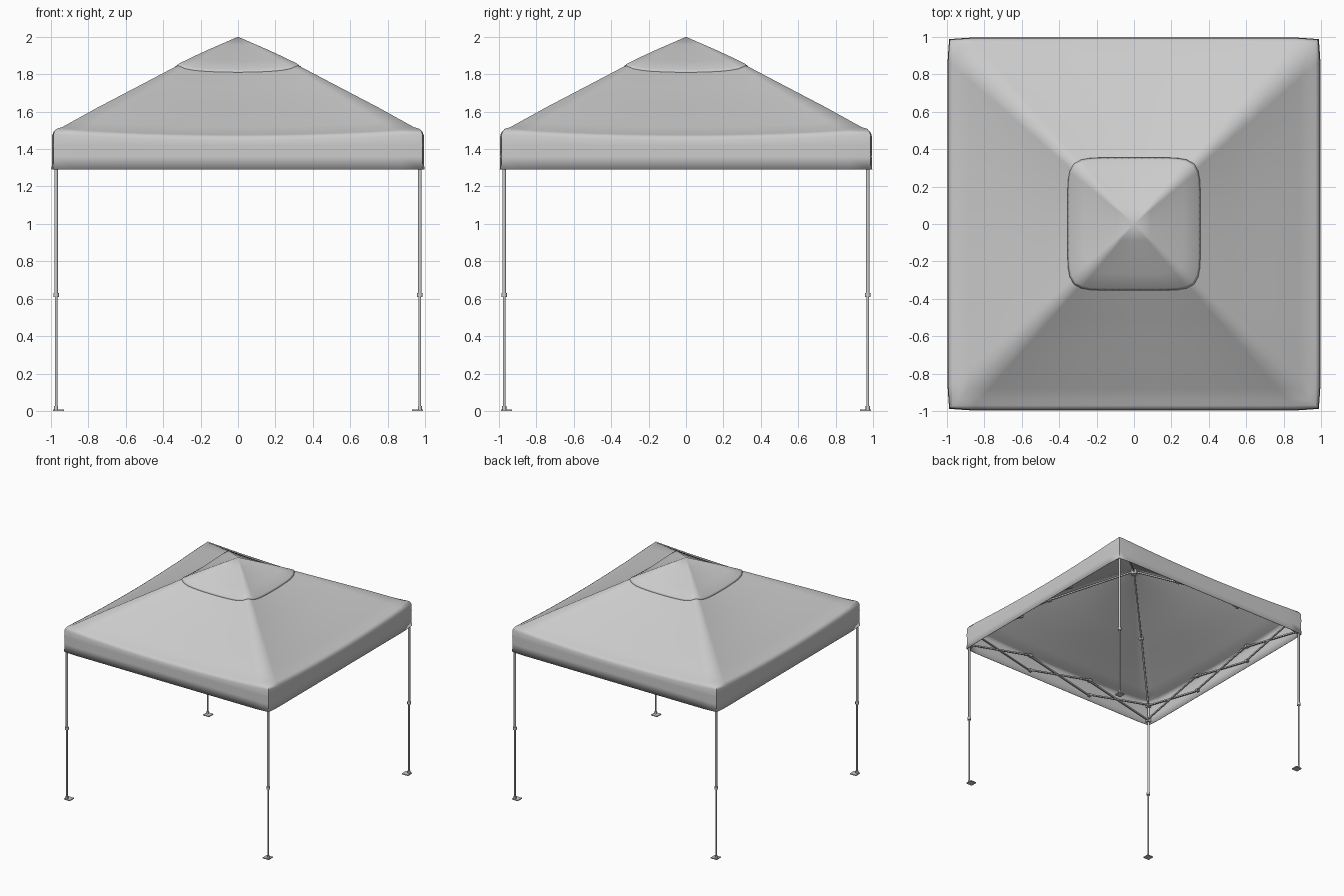
import bpy, bmesh, math
from mathutils import Vector

if "Cube" in bpy.data.objects:
    bpy.data.objects.remove(bpy.data.objects["Cube"])

gray = bpy.data.materials.new("light_gray")
gray.diffuse_color = (0.6, 0.6, 0.6, 1)
gray.use_nodes = True
gray.node_tree.nodes["Principled BSDF"].inputs["Base Color"].default_value = gray.diffuse_color

# Hip-line profile of the roof: distance from centre, height
HIP = [(0, 1.992), (0.2, 1.905), (0.35, 1.832), (0.5, 1.753), (0.75, 1.622), (0.88, 1.55),
       (0.94, 1.517), (0.97, 1.508), (0.985, 1.5), (0.993, 1.482), (0.995, 1.45)]


def roof_z(x, y):
    r, low = max(abs(x), abs(y)), min(abs(x), abs(y))
    z = HIP[-1][1]
    for (a, za), (b, zb) in zip(HIP, HIP[1:]):
        if r <= b:
            z = za + (zb - za) * (r - a) / (b - a)
            break
    t = low / r if r > 0 else 1
    return z - 0.033 * min(1, r / 0.6) * (1 - t ** 2)      # fabric sags between hips


def finish(ob, angle=40):
    ob.data.materials.append(gray)
    bpy.ops.object.select_all(action='DESELECT')
    ob.select_set(True)
    bpy.context.view_layer.objects.active = ob
    bpy.ops.object.shade_smooth_by_angle(angle=math.radians(angle))
    return ob


def from_bmesh(name, bm, angle=40):
    bmesh.ops.recalc_face_normals(bm, faces=bm.faces)
    me = bpy.data.meshes.new(name)
    bm.to_mesh(me)
    bm.free()
    ob = bpy.data.objects.new(name, me)
    bpy.context.collection.objects.link(ob)
    return finish(ob, angle)


def ring_skin(name, rings, apex):
    """Skin closed rings outwards from a single apex point."""
    bm = bmesh.new()
    top = bm.verts.new(apex)
    loops = [[bm.verts.new(p) for p in ring] for ring in rings]
    n = len(loops[0])
    for i in range(n):
        j = (i + 1) % n
        bm.faces.new((top, loops[0][i], loops[0][j]))
        for a, b in zip(loops, loops[1:]):
            bm.faces.new((a[i], b[i], b[j], a[j]))
    ob = from_bmesh(name, bm, 60)
    mod = ob.modifiers.new("fabric", 'SOLIDIFY')
    mod.thickness, mod.offset = 0.004, -1
    return ob


def square(r, n=16):
    side = [(-r + 2 * r * i / n, -r) for i in range(n)]
    pts = []
    for k in range(4):
        c, s = round(math.cos(k * math.pi / 2)), round(math.sin(k * math.pi / 2))
        pts += [(x * c - y * s, x * s + y * c) for x, y in side]
    return pts


def soften(x, y, amount):
    """Pull corner points in a little so the vertical edges are rounded."""
    k = 1 - amount if abs(abs(x) - abs(y)) < 1e-5 else 1
    return x * k, y * k


# Canopy: sagging hipped roof running over into the valance
radii = [0.08, 0.2, 0.35, 0.5, 0.63, 0.75, 0.82, 0.88, 0.94, 0.97, 0.985, 0.993]
rings = []
for r in radii:
    rings.append([(*soften(x, y, 0.008 if r > 0.98 else 0), roof_z(x, y)) for x, y in square(r)])
for r, z in ((0.995, 1.42), (0.993, 1.36), (0.996, 1.29)):
    rings.append([(*soften(x, y, 0.008), z) for x, y in square(r)])
ring_skin("canopy", rings, (0, 0, HIP[0][1]))

# Vent cap: rounded-square second layer at the peak
cap = []
for s in (0.25, 0.5, 0.75, 0.97, 1.0):
    ring = []
    for i in range(64):
        a = 2 * math.pi * i / 64
        c, d = math.cos(a), math.sin(a)
        r = 0.355 * s / (abs(c) ** 7 + abs(d) ** 7) ** (1 / 7)
        x, y = r * c, r * d
        ring.append((x, y, roof_z(x, y) + (0.008 if s < 1 else 0.001)))
    cap.append(ring)
ring_skin("vent_cap", cap, (0, 0, 2.0))


def box(name, center, size):
    bm = bmesh.new()
    bmesh.ops.create_cube(bm, size=1)
    for v in bm.verts:
        v.co = Vector(center) + Vector([v.co[i] * size[i] for i in range(3)])
    return from_bmesh(name, bm)


def cylinder(name, center, radius, depth):
    bpy.ops.mesh.primitive_cylinder_add(vertices=12, radius=radius, depth=depth, location=center)
    bpy.context.object.name = name
    return finish(bpy.context.object)


def bar(name, a, b, w=0.012):
    """Square tube between two points."""
    a, b = Vector(a), Vector(b)
    rot = (b - a).to_track_quat('Z', 'Y')
    bm = bmesh.new()
    bmesh.ops.create_cube(bm, size=1)
    for v in bm.verts:
        v.co = (a + b) / 2 + rot @ Vector((v.co.x * w, v.co.y * w, v.co.z * (b - a).length))
    return from_bmesh(name, bm)


P = 0.972
for sx in (-1, 1):
    for sy in (-1, 1):
        x, y = sx * P, sy * P
        # Telescoping leg with collar, brackets and foot plate
        cylinder("lower_leg", (x, y, 0.315), 0.007, 0.62)
        cylinder("upper_leg", (x, y, 1.05), 0.0095, 0.86)
        cylinder("leg_collar", (x, y, 0.62), 0.015, 0.022)
        box("foot_plate", (sx * 0.96, sy * 0.96, 0.004), (0.058, 0.058, 0.008))
        cylinder("foot_socket", (x, y, 0.016), 0.011, 0.02)
        for z in (1.32, 1.46):
            box("leg_bracket", (sx * 0.966, sy * 0.966, z), (0.034, 0.034, 0.03))
        # Two-piece roof pole under each hip
        knee = (sx * 0.5, sy * 0.5, 1.725)
        bar("outer_roof_pole", (sx * 0.96, sy * 0.96, 1.46), knee, 0.014)
        bar("inner_roof_pole", knee, (0, 0, 1.965), 0.012)
        box("pole_joint", knee, (0.026, 0.026, 0.026))

# Hub below the peak
cylinder("peak_hub", (0, 0, 1.955), 0.025, 0.04)

# Scissor trusses between neighbouring legs
LOW, HIGH, N = 1.32, 1.46, 3
for k in range(4):
    c, s = round(math.cos(k * math.pi / 2)), round(math.sin(k * math.pi / 2))

    def on_side(u, depth, z):
        return (u * c - depth * s, u * s + depth * c, z)

    for i in range(N):
        u0, u1 = -0.96 + 1.92 * i / N, -0.96 + 1.92 * (i + 1) / N
        bar("truss_rising", on_side(u0, -0.962, LOW), on_side(u1, -0.962, HIGH))
        bar("truss_falling", on_side(u0, -0.95, HIGH), on_side(u1, -0.95, LOW))
        if i:
            for z in (LOW, HIGH):
                box("truss_joint", on_side(u0, -0.956, z), (0.026, 0.026, 0.022))
